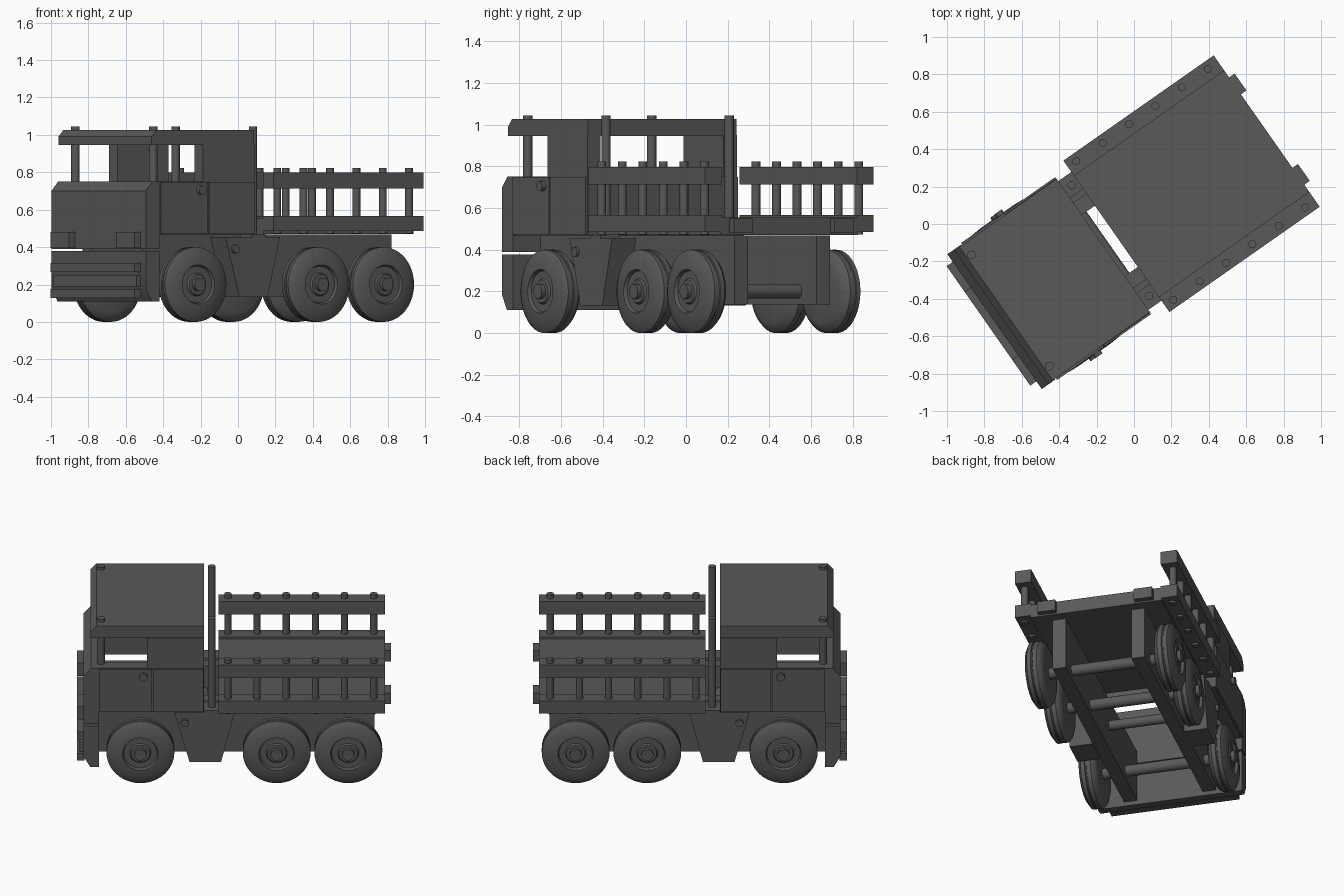
import bpy, bmesh, math
from mathutils import Matrix, Vector

if "Cube" in bpy.data.objects:
    bpy.data.objects.remove(bpy.data.objects["Cube"], do_unlink=True)

GREY = (0.1, 0.1, 0.1, 1)
paint = bpy.data.materials.new("dark_grey")
paint.use_nodes = True
paint.diffuse_color = GREY
paint.node_tree.nodes["Principled BSDF"].inputs["Base Color"].default_value = GREY

# The truck is built along x (nose at -x) and then turned in plan
TURN = Matrix.Rotation(math.radians(35), 4, 'Z')
made = []


def finish(bm, name):
    bmesh.ops.recalc_face_normals(bm, faces=bm.faces)
    bm.transform(TURN)
    mesh = bpy.data.meshes.new(name)
    bm.to_mesh(mesh)
    bm.free()
    mesh.materials.append(paint)
    obj = bpy.data.objects.new(name, mesh)
    bpy.context.collection.objects.link(obj)
    made.append(obj)
    return obj


def box(name, x, y, z):
    """Box from (low, high) pairs."""
    bm = bmesh.new()
    bmesh.ops.create_cube(bm, size=1)
    for v in bm.verts:
        v.co = Vector([(a + b) / 2 + c * (b - a) for c, (a, b) in zip(v.co, (x, y, z))])
    return finish(bm, name)


def slab(name, outline, y0, y1):
    """Side outline of (x, z) points, extruded across the truck."""
    bm = bmesh.new()
    face = bm.faces.new([bm.verts.new((x, y0, z)) for x, z in outline])
    new = bmesh.ops.extrude_face_region(bm, geom=[face])["geom"]
    moved = [g for g in new if isinstance(g, bmesh.types.BMVert)]
    bmesh.ops.translate(bm, verts=moved, vec=(0, y1 - y0, 0))
    return finish(bm, name)


def rod(name, start, end, r, sides=24):
    a, b = Vector(start), Vector(end)
    bm = bmesh.new()
    bmesh.ops.create_cone(bm, cap_ends=True, segments=sides, radius1=r, radius2=r,
                          depth=(b - a).length)
    spin = (b - a).to_track_quat('Z', 'Y').to_matrix().to_4x4()
    bm.transform(Matrix.Translation((a + b) / 2) @ spin)
    return finish(bm, name)


def wheel(name, x, side, sides=48):
    """Lathe a (radius, distance from centreline) profile round the axle."""
    profile = [(.03, .34), (.15, .335), (.185, .35), (.2, .368), (.2, .393), (.195, .396),
               (.195, .402), (.2, .405), (.2, .427), (.165, .448), (.105, .452),
               (.098, .435), (.062, .435), (.055, .445), (.03, .445)]
    bm = bmesh.new()
    rings = []
    for r, d in profile:
        rings.append([bm.verts.new((x + r * math.cos(t), side * d, .2 + r * math.sin(t)))
                      for t in (math.tau * i / sides for i in range(sides))])
    for a, b in zip(rings, rings[1:]):
        for i in range(sides):
            j = (i + 1) % sides
            bm.faces.new((a[i], a[j], b[j], b[i]))
    bm.faces.new(rings[0])
    bm.faces.new(rings[-1])
    return finish(bm, name)


# Nose, bumper and roof with chamfered front edges
slab("grille", [(-.91, .39), (-.91, .7), (-.865, .752), (-.82, .752), (-.82, .39)], -.44, .44)
slab("bumper", [(-.91, .18), (-.91, .378), (-.82, .378), (-.82, .11), (-.87, .11)], -.44, .44)
slab("roof", [(-.868, .947), (-.868, .99), (-.835, 1.027), (-.2, 1.027), (-.2, .947)], -.435, .435)
for label, z in (("upper", .29), ("lower", .153)):
    box(label + "_bumper_bar", (-.95, -.905), (-.39, .39), (z - .024, z + .024))
box("middle_bumper_bar", (-.935, -.905), (-.39, .39), (.19, .25))

# Cab back, bed deck and axles
box("cab_back", (-.28, -.2), (-.36, .36), (.468, .752))
box("bed_deck", (-.115, .866), (-.4, .4), (.47, .555))
AXLES = {"front": -.575, "middle": .228, "rear": .65}
for label, x in AXLES.items():
    rod(label + "_axle", (x, -.455, .2), (x, .455, .2), .034)
rod("cross_rod", (-.2, -.22, .3), (-.2, .22, .3), .03)

for side, s in (("right", -1), ("left", 1)):
    def across(a, b):
        return tuple(sorted((s * a, s * b)))

    # Frame and side tank
    box(side + "_chassis_rail", (-.82, .805), across(.2, .28), (.137, .468))
    tank = [(-.375, .455), (-.02, .455), (-.1, .133), (-.285, .133)]
    slab(side + "_tank", tank, s * .28, s * .42)
    rod(side + "_tank_cap", (-.315, s * .4, .39), (-.315, s * .435, .39), .023)

    # Cab walls, door and handle
    box(side + "_cab_wall", (-.82, -.2), across(.36, .435), (.468, .752))
    box(side + "_door", (-.815, -.508), across(.43, .447), (.472, .748))
    box(side + "_rear_panel", (-.502, -.202), across(.43, .447), (.472, .748))
    box(side + "_quarter_panel", (-.535, -.2), across(.36, .438), (.75, .95))
    rod(side + "_door_knob", (-.558, s * .44, .705), (-.558, s * .47, .705), .024)

    # Upright posts, exhaust stack and its mount
    rod(side + "_windscreen_post", (-.807, s * .363, .47), (-.807, s * .363, 1.045), .023)
    rod(side + "_exhaust_stack", (-.154, s * .361, .44), (-.154, s * .361, 1.045), .022)
    box(side + "_stack_mount", (-.2, -.115), across(.31, .42), (.4, .47))

    # Lamps
    box(side + "_headlight", (-.95, -.905), across(.22, .39), (.396, .48))
    box(side + "_tail_block", (.86, .902), across(.24, .35), (.48, .55))

    # Stake fence along the bed
    box(side + "_lower_rail", (-.115, .866), across(.395, .494), (.485, .566))
    box(side + "_upper_rail", (-.115, .866), across(.395, .494), (.714, .798))
    for i in range(6):
        x = -.06 + i * .172
        rod(f"{side}_stake_{i + 1}", (x, s * .452, .472), (x, s * .452, .823), .021)

    # Wheels and hubs
    for label, x in AXLES.items():
        wheel(f"{side}_{label}_wheel", x, s)
        rod(f"{side}_{label}_hub", (x, s * .43, .2), (x, s * .468, .2), .036)

# Smooth the round parts, keep the edges sharp
bpy.ops.object.select_all(action='DESELECT')
for obj in made:
    obj.select_set(True)
bpy.context.view_layer.objects.active = made[0]
bpy.ops.object.shade_smooth_by_angle(angle=math.radians(30))
